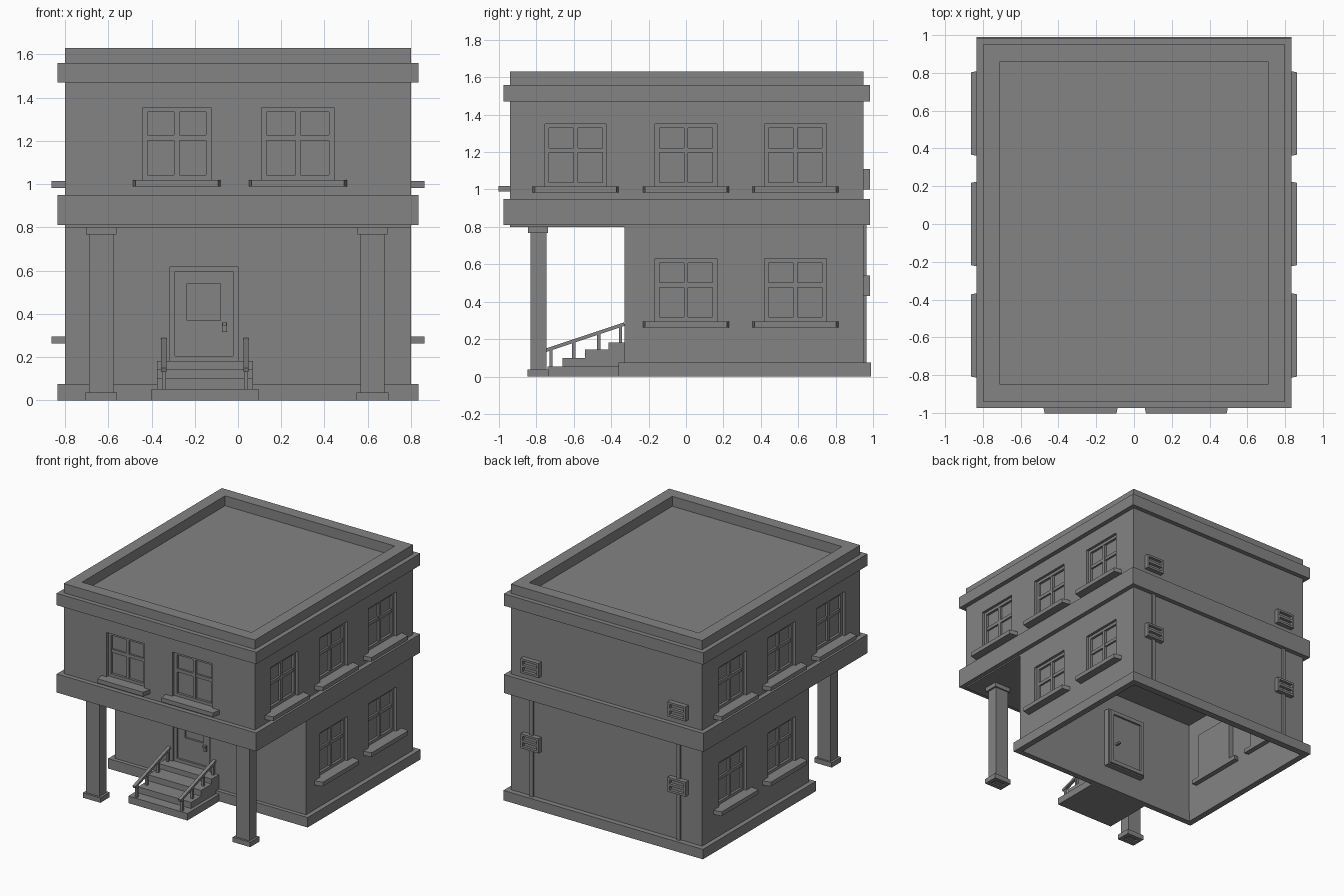
import bpy
import bmesh
from mathutils import Matrix, Vector

if "Cube" in bpy.data.objects:
    bpy.data.objects.remove(bpy.data.objects["Cube"])

GREY = (0.23, 0.23, 0.23, 1)
plaster = bpy.data.materials.new("plain_grey")
plaster.use_nodes = True
plaster.diffuse_color = GREY
plaster.node_tree.nodes["Principled BSDF"].inputs["Base Color"].default_value = GREY

# Wall frames: local (along the wall, outward depth, height) to world
WALLS = {
    "world": lambda u, d, z: (u, d, z),
    "front": lambda u, d, z: (u, -0.94 - d, z),
    "porch": lambda u, d, z: (u, -0.33 - d, z),
    "back": lambda u, d, z: (u, 0.95 + d, z),
    "left": lambda u, d, z: (0.80 + d, u, z),
    "right": lambda u, d, z: (-0.80 - d, u, z),
}


def block(bm, u, d, z, wall="world", taper=0.0):
    """Box over three ranges; taper narrows the outward end."""
    put = WALLS[wall]
    corners = []
    for h in z:
        for i, j in ((0, 0), (1, 0), (1, 1), (0, 1)):
            shift = taper * j * (1 - 2 * i)
            corners.append(bm.verts.new(put(u[i] + shift, d[j], h)))
    bm.faces.new(corners[:4])
    bm.faces.new(corners[4:])
    for i in range(4):
        k = (i + 1) % 4
        bm.faces.new((corners[i], corners[k], corners[k + 4], corners[i + 4]))


def ring(bm, x, y, z, t):
    """Rectangular tube with walls of thickness t."""
    loops = []
    for inset, h in ((0, z[0]), (0, z[1]), (t, z[1]), (t, z[0])):
        a, b, c, e = x[0] + inset, x[1] - inset, y[0] + inset, y[1] - inset
        loops.append([bm.verts.new(p + (h,)) for p in ((a, c), (b, c), (b, e), (a, e))])
    for n in range(4):
        lo, hi = loops[n], loops[(n + 1) % 4]
        for i in range(4):
            k = (i + 1) % 4
            bm.faces.new((lo[i], lo[k], hi[k], hi[i]))


def border(bm, u, d, z, t, wall):
    """Four bars inside a rectangle on a wall."""
    for a, b in ((u[0], u[0] + t), (u[1] - t, u[1])):
        block(bm, (a, b), d, z, wall)
    for a, b in ((z[0], z[0] + t), (z[1] - t, z[1])):
        block(bm, (u[0] + t, u[1] - t), d, (a, b), wall)


def grow(r, t):
    return (r[0] - t, r[1] + t)


def finish(bm, name):
    bmesh.ops.recalc_face_normals(bm, faces=bm.faces)
    mesh = bpy.data.meshes.new(name)
    bm.to_mesh(mesh)
    bm.free()
    mesh.materials.append(plaster)
    obj = bpy.data.objects.new(name, mesh)
    bpy.context.collection.objects.link(obj)
    return obj


def carve(obj, bm):
    """Subtract the boxes in bm from obj and discard the cutter."""
    cutter = finish(bm, "opening_cutter")
    cutter.hide_render = True
    mod = obj.modifiers.new("openings", "BOOLEAN")
    mod.operation = "DIFFERENCE"
    mod.solver = "EXACT"
    mod.object = cutter
    graph = bpy.context.evaluated_depsgraph_get()
    mesh = bpy.data.meshes.new_from_object(obj.evaluated_get(graph))
    obj.modifiers.clear()
    obj.data = mesh
    bpy.data.objects.remove(cutter)


# Window list: wall, centre, width, bottom, sill width
upper = [("front", -0.283, 0.315, 1.02, 0.425), ("front", 0.277, 0.333, 1.02, 0.472)]
lower = []
for side in ("left", "right"):
    upper += [(side, c, 0.33, 1.015, 0.48) for c in (-0.59, 0, 0.585)]
    lower += [(side, c, 0.33, 0.295, 0.48) for c in (0, 0.585)]
WIN_H = 0.335
DOOR_U, DOOR_Z = (-0.315, 0), (0.18, 0.62)


def window_cutters(windows):
    bm = bmesh.new()
    for wall, c, w, z, _ in windows:
        block(bm, (c - w / 2, c + w / 2), (-0.05, 0.05), (z, z + WIN_H), wall)
    return bm


# Upper storey with its sunken roof
bm = bmesh.new()
block(bm, (-0.80, 0.80), (-0.94, 0.95), (0.80, 1.63))
upper_storey = finish(bm, "upper_storey")
bm = window_cutters(upper)
block(bm, (-0.71, 0.71), (-0.85, 0.86), (1.555, 1.8))
carve(upper_storey, bm)

# Hollow ground floor walls
bm = bmesh.new()
ring(bm, (-0.80, 0.80), (-0.33, 0.95), (0, 0.80), 0.012)
ground_walls = finish(bm, "ground_walls")
bm = window_cutters(lower)
block(bm, DOOR_U, (-0.05, 0.05), DOOR_Z, "porch")
carve(ground_walls, bm)

# Projecting bands
for name, y, z in (("plinth", (-0.36, 0.99), (0, 0.075)),
                   ("floor_band", (-0.975, 0.985), (0.81, 0.95)),
                   ("cornice", (-0.975, 0.985), (1.47, 1.56))):
    bm = bmesh.new()
    ring(bm, (-0.835, 0.835), y, z, 0.045)
    finish(bm, name)

# Windows: reveal, sash, glazing bars, pane and tapered sill
for n, (wall, c, w, z, sill) in enumerate(upper + lower):
    bm = bmesh.new()
    u, h = (c - w / 2, c + w / 2), (z, z + WIN_H)
    border(bm, grow(u, 0.01), (-0.05, -0.005), grow(h, 0.01), 0.01, wall)
    border(bm, u, (-0.049, -0.02), h, 0.022, wall)
    block(bm, (c - 0.012, c + 0.012), (-0.049, -0.022), grow(h, -0.02), wall)
    block(bm, grow(u, -0.02), (-0.049, -0.024), (z + 0.182, z + 0.207), wall)
    block(bm, u, (-0.05, -0.038), h, wall)
    finish(bm, f"window_{n + 1}")
    bm = bmesh.new()
    block(bm, (c - sill / 2, c + sill / 2), (-0.05, 0.062), (z - 0.032, z), wall, 0.022)
    finish(bm, f"window_sill_{n + 1}")

# Door with a recessed panel and handles on both sides
bm = bmesh.new()
border(bm, grow(DOOR_U, 0.01), (-0.055, -0.005), grow(DOOR_Z, 0.01), 0.01, "porch")
border(bm, DOOR_U, (-0.055, -0.015), DOOR_Z, 0.024, "porch")
finish(bm, "door_frame")
bm = bmesh.new()
block(bm, (-0.295, -0.235), (-0.05, -0.03), DOOR_Z, "porch")
block(bm, (-0.08, -0.02), (-0.05, -0.03), DOOR_Z, "porch")
block(bm, (-0.235, -0.08), (-0.05, -0.03), (0.18, 0.37), "porch")
block(bm, (-0.235, -0.08), (-0.05, -0.03), (0.54, 0.60), "porch")
block(bm, DOOR_U, (-0.055, -0.045), DOOR_Z, "porch")
border(bm, DOOR_U, (-0.07, -0.055), DOOR_Z, 0.03, "porch")
finish(bm, "door")
bm = bmesh.new()
block(bm, (-0.075, -0.05), (-0.04, -0.02), (0.315, 0.36), "porch")
block(bm, (-0.072, -0.053), (-0.095, -0.01), (0.345, 0.36), "porch")
finish(bm, "door_handle")

# Entrance steps
bm = bmesh.new()
block(bm, (-0.40, 0.095), (-0.74, -0.34), (0, 0.053))
for y, z in ((-0.66, 0.10), (-0.54, 0.145), (-0.415, 0.183)):
    block(bm, (-0.375, 0.07), (y, -0.32), (z - 0.05, z))
finish(bm, "entrance_steps")

# Sloping handrails with posts
for name, x in (("left_railing", 0.037), ("right_railing", -0.343)):
    bm = bmesh.new()
    start, end = Vector((x, -0.75, 0.14)), Vector((x, -0.33, 0.28))
    slope = end - start
    spin = slope.to_track_quat("Y", "Z").to_matrix().to_4x4()
    bmesh.ops.create_cube(bm, size=1, matrix=Matrix.Translation((start + end) / 2) @ spin
                          @ Matrix.Diagonal((0.024, slope.length, 0.018, 1)))
    for y, foot in ((-0.722, 0.05), (-0.60, 0.10), (-0.467, 0.14), (-0.35, 0.18)):
        top = start.z + (y - start.y) * slope.z / slope.y
        block(bm, (x - 0.009, x + 0.009), (y - 0.009, y + 0.009), (foot, top))
    finish(bm, name)

# Porch columns
for name, x in (("left_column", 0.622), ("right_column", -0.632)):
    bm = bmesh.new()
    block(bm, (x - 0.056, x + 0.056), (-0.832, -0.747), (0.01, 0.80))
    ring(bm, (x - 0.073, x + 0.073), (-0.847, -0.735), (0, 0.037), 0.03)
    block(bm, (x - 0.07, x + 0.07), (-0.845, -0.737), (0.767, 0.802))
    finish(bm, name)

# Rear pipes and slatted vents
for name, x in (("left", 0.62), ("right", -0.61)):
    bm = bmesh.new()
    block(bm, (x - 0.014, x + 0.014), (-0.005, 0.015), (0.06, 0.82), "back")
    finish(bm, name + "_pipe")
    for level, z in (("lower", 0.43), ("upper", 1.0)):
        bm = bmesh.new()
        u, h = (x - 0.075, x + 0.075), (z, z + 0.11)
        border(bm, u, (0, 0.035), h, 0.016, "back")
        block(bm, u, (0, 0.035), (z + 0.046, z + 0.064), "back")
        block(bm, u, (0, 0.012), h, "back")
        finish(bm, f"{name}_{level}_vent")
